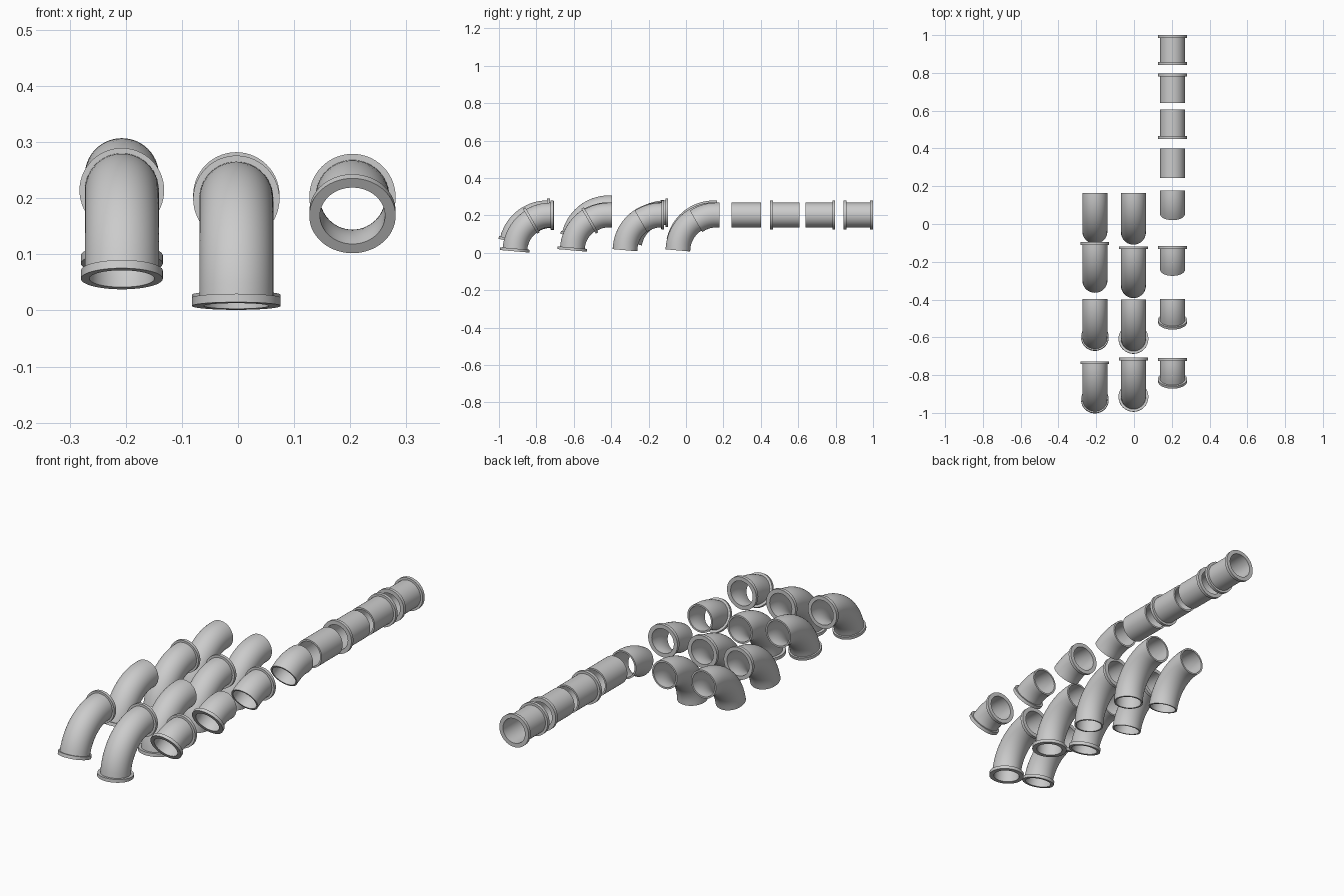
import bpy, bmesh, math
from mathutils import Vector

if "Cube" in bpy.data.objects:
    bpy.data.objects.remove(bpy.data.objects["Cube"])

SEG = 56          # sides around each pipe
R_OUT, R_IN = 0.066, 0.058
COLLAR = 0.015    # flange thickness and straight end length
BEND = 0.193      # bend centreline radius


def frame(s, angle, length):
    """Point and in-plane normal on the pipe centreline at distance s."""
    if angle == 0:
        return Vector((0, -s, 0)), Vector((0, 0, 1))
    arc = BEND * angle
    a = min(max((s - COLLAR) / BEND, 0), angle)
    p = Vector((0, -COLLAR - BEND * math.sin(a), -BEND * (1 - math.cos(a))))
    t = Vector((0, -math.cos(a), -math.sin(a)))
    if s < COLLAR:
        p.y += COLLAR - s
    elif s > COLLAR + arc:
        p += t * (s - COLLAR - arc)
    return p, Vector((0, -math.sin(a), math.cos(a)))


def pipe(name, loc, degrees, back, front, r_back=0.077, r_front=0.077, length=0.157):
    """Hollow pipe running toward -y and bending down, with optional end flanges."""
    angle = math.radians(degrees)
    if degrees:
        length = BEND * angle + 2 * COLLAR
    n = max(1, round(degrees / 5))
    stations = [COLLAR + (length - 2 * COLLAR) * i / n for i in range(n + 1)]
    # closed wall profile: outside with collars, then back along the bore
    prof = [(0, r_back), (COLLAR, r_back)] if back else [(0, R_OUT)]
    prof += [(s, R_OUT) for s in stations]
    prof += [(length - COLLAR, r_front), (length, r_front)] if front else [(length, R_OUT)]
    prof += [(length, R_IN)] + [(s, R_IN) for s in reversed(stations)] + [(0, R_IN)]

    bm = bmesh.new()
    rings = []
    for s, r in prof:
        p, up = frame(s, angle, length)
        ring = []
        for k in range(SEG):
            a = 2 * math.pi * k / SEG
            ring.append(bm.verts.new(p + Vector((1, 0, 0)) * r * math.cos(a) + up * r * math.sin(a)))
        rings.append(ring)
    for i, ra in enumerate(rings):
        rb = rings[(i + 1) % len(rings)]
        for k in range(SEG):
            j = (k + 1) % SEG
            bm.faces.new((ra[k], ra[j], rb[j], rb[k]))
    bmesh.ops.recalc_face_normals(bm, faces=bm.faces[:])
    mesh = bpy.data.meshes.new(name)
    bm.to_mesh(mesh)
    bm.free()
    ob = bpy.data.objects.new(name, mesh)
    ob.location = loc
    bpy.context.collection.objects.link(ob)
    bpy.ops.object.select_all(action='DESELECT')
    ob.select_set(True)
    bpy.context.view_layer.objects.active = ob
    bpy.ops.object.shade_smooth_by_angle(angle=math.radians(35))


# every family has four versions: plain, back flange, front flange, both
VERSIONS = [("plain", False, False), ("back_flange", True, False),
            ("front_flange", False, True), ("double_flange", True, True)]

# family: bend angle, x, back-end y per version, centre z per version, flange radii
FAMILIES = [
    ("straight_pipe", 0, 0.204, (0.40, 0.797, 0.607, 1.0), (0.202,) * 4, 0.077, 0.077),
    ("short_bend", 30, 0.204, (0.178, -0.117, -0.396, -0.709), (0.202,) * 4, 0.077, 0.077),
    ("steep_bend", 75, -0.207, (0.165, -0.095, -0.396, -0.727),
     (0.214, 0.214, 0.241, 0.214), 0.0755, 0.073),
    ("right_angle_bend", 85, -0.003, (0.165, -0.118, -0.40, -0.707),
     (0.204, 0.205, 0.204, 0.199), 0.077, 0.079),
]

for fam, deg, x, ys, zs, rb, rf in FAMILIES:
    for (ver, back, front), y, z in zip(VERSIONS, ys, zs):
        pipe(f"{fam}_{ver}", (x, y, z), deg, back, front, rb, rf)
